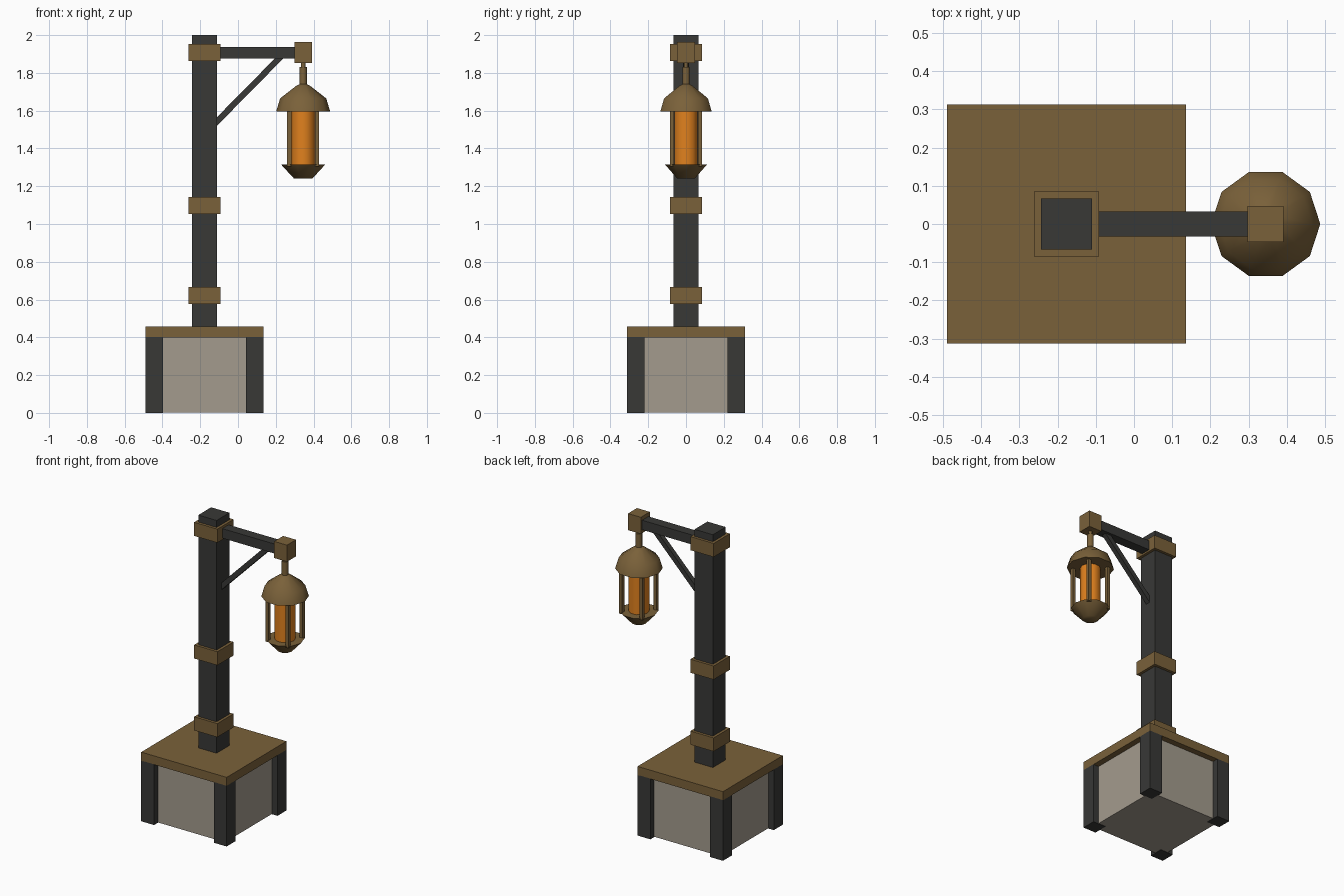
import bpy, math

if "Cube" in bpy.data.objects:
    bpy.data.objects.remove(bpy.data.objects["Cube"])

def material(name, rgb):
    m = bpy.data.materials.new(name)
    m.diffuse_color = (*rgb, 1)
    m.use_nodes = True
    m.node_tree.nodes["Principled BSDF"].inputs["Base Color"].default_value = m.diffuse_color
    return m

DARK = material("dark_wood", (0.04, 0.04, 0.037))
BRONZE = material("bronze", (0.195, 0.12, 0.042))
GLOW = material("amber_glass", (0.75, 0.22, 0.013))
STONE = material("stone", (0.37, 0.33, 0.27))

def box(name, lo, hi, mat, rot_y=0):
    """Box between two corners, optionally turned about y."""
    bpy.ops.mesh.primitive_cube_add(size=1, location=[(a + b) / 2 for a, b in zip(lo, hi)])
    ob = bpy.context.object
    ob.name = name
    ob.scale = [b - a for a, b in zip(lo, hi)]
    ob.rotation_euler.y = rot_y
    ob.data.materials.append(mat)
    return ob

def lathe(name, x, profile, mat, sides=10, smooth=True):
    """Closed turned solid about a vertical axis; profile is (radius, z) from bottom to top."""
    verts, faces = [], []
    for r, z in profile:
        for i in range(sides):
            a = math.tau * i / sides
            verts.append((r * math.cos(a), r * math.sin(a), z))
    for j in range(len(profile) - 1):
        for i in range(sides):
            k = (i + 1) % sides
            faces.append((j * sides + i, j * sides + k, (j + 1) * sides + k, (j + 1) * sides + i))
    faces.append(tuple(reversed(range(sides))))
    faces.append(tuple(range((len(profile) - 1) * sides, len(profile) * sides)))
    me = bpy.data.meshes.new(name)
    me.from_pydata(verts, [], faces)
    me.materials.append(mat)
    ob = bpy.data.objects.new(name, me)
    ob.location.x = x
    bpy.context.collection.objects.link(ob)
    if smooth:
        bpy.ops.object.select_all(action='DESELECT')
        ob.select_set(True)
        bpy.context.view_layer.objects.active = ob
        bpy.ops.object.shade_smooth_by_angle(angle=math.radians(50))
    return ob

PX, LX = -0.177, 0.345   # post axis and lantern axis

# Pedestal: stone core, corner posts, slab
H, W, INSET = 0.313, 0.094, 0.04
C = H - INSET
box("base_stone", (PX - C, -C, 0.002), (PX + C, C, 0.405), STONE)
for sx in (-1, 1):
    for sy in (-1, 1):
        cx, cy = PX + sx * (H - W / 2), sy * (H - W / 2)
        box("base_corner_post", (cx - W / 2, cy - W / 2, 0), (cx + W / 2, cy + W / 2, 0.402), DARK)
box("base_slab", (PX - H, -H, 0.40), (PX + H, H, 0.458), BRONZE)

# Main post with three bands
box("main_post", (PX - 0.067, -0.067, 0.45), (PX + 0.067, 0.067, 2.0), DARK)
for z in (0.621, 1.097, 1.909):
    box("post_band", (PX - 0.085, -0.085, z - 0.045), (PX + 0.085, 0.085, z + 0.045), BRONZE)

# Arm, end block and diagonal brace
box("arm", (PX, -0.033, 1.875), (0.32, 0.033, 1.938), DARK)
box("arm_end_block", (LX - 0.047, -0.047, 1.853), (LX + 0.047, 0.047, 1.963), BRONZE)
x0, z0, x1, z1 = -0.13, 1.524, 0.228, 1.887
length = math.hypot(x1 - x0, z1 - z0)
mx, mz = (x0 + x1) / 2, (z0 + z1) / 2
box("arm_brace", (mx - length / 2, -0.016, mz - 0.016), (mx + length / 2, 0.016, mz + 0.016),
    DARK, -math.atan2(z1 - z0, x1 - x0))

# Lantern hanger
lathe("hanger_pin", LX, [(0.012, 1.82), (0.012, 1.86)], BRONZE)
lathe("hanger_rod", LX, [(0.02, 1.72), (0.02, 1.83)], BRONZE)

# Lantern roof, glass, corner bars and cup
lathe("lantern_roof", LX, [(0.143, 1.595), (0.122, 1.665), (0.036, 1.732), (0.02, 1.74)], BRONZE)
lathe("lantern_glass", LX, [(0.063, 1.31), (0.063, 1.6)], GLOW)
for sx in (-1, 1):
    for sy in (-1, 1):
        cx, cy = LX + sx * 0.074, sy * 0.074
        box("lantern_bar", (cx - 0.011, cy - 0.011, 1.305), (cx + 0.011, cy + 0.011, 1.6), BRONZE)
lathe("lantern_cup", LX, [(0.048, 1.24), (0.117, 1.315)], BRONZE)
